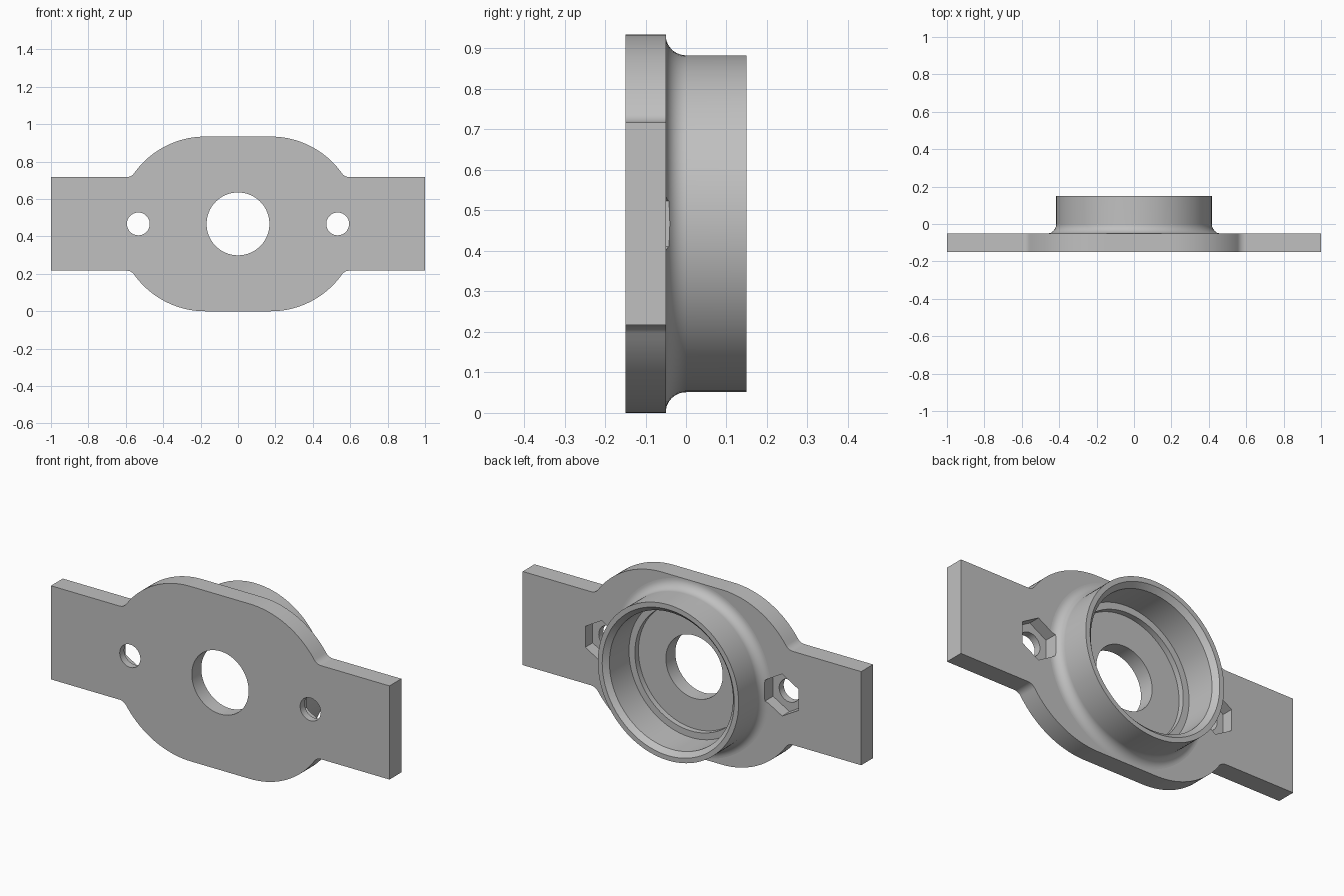
import bpy, bmesh, math
from mathutils import Vector, Matrix

if "Cube" in bpy.data.objects:
    bpy.data.objects.remove(bpy.data.objects["Cube"])

ZC = 0.467                      # height of the main axis
FRONT, BACK, RIM = -0.15, -0.05, 0.15

grey = bpy.data.materials.new("plain grey")
grey.use_nodes = True
grey.diffuse_color = (0.53, 0.53, 0.53, 1)
grey.node_tree.nodes["Principled BSDF"].inputs["Base Color"].default_value = (0.53, 0.53, 0.53, 1)


def finish(bm, name):
    bmesh.ops.recalc_face_normals(bm, faces=bm.faces)
    mesh = bpy.data.meshes.new(name)
    bm.to_mesh(mesh)
    bm.free()
    mesh.materials.append(grey)
    obj = bpy.data.objects.new(name, mesh)
    bpy.context.collection.objects.link(obj)
    return obj


def arc(cx, cz, r, a0, a1, steps):
    angles = [a0 + (a1 - a0) * i / steps for i in range(steps + 1)]
    return [(cx + r * math.cos(a), cz + r * math.sin(a)) for a in angles]


def lathe(name, profile, x=0, steps=96):
    """Solid turned about the y axis from (radius, y) points."""
    bm = bmesh.new()
    verts = [bm.verts.new((x, y, ZC + r)) for r, y in profile]
    edges = [bm.edges.new(pair) for pair in zip(verts, verts[1:])]
    bmesh.ops.spin(bm, geom=verts + edges, cent=(x, 0, ZC), axis=(0, 1, 0),
                   angle=math.tau, steps=steps)
    bmesh.ops.remove_doubles(bm, verts=bm.verts, dist=1e-5)
    return finish(bm, name)


def rod(name, r, y0, y1, x, steps):
    return lathe(name, [(0, y0), (r, y0), (r, y1), (0, y1)], x, steps)


def combine(target, tool, operation):
    mod = target.modifiers.new(tool.name, "BOOLEAN")
    mod.operation, mod.solver, mod.object = operation, "EXACT", tool
    bpy.ops.object.modifier_apply(modifier=mod.name)
    bpy.data.objects.remove(tool)


# Flange plate: rounded body blended into two straight ears
cx, big, ear, blend = 0.175, ZC, 0.25, 0.05
dx = math.sqrt((big + blend) ** 2 - (ear + blend) ** 2)
tangent = math.atan2(ear + blend, dx)
quarter = [(1, ear)]
quarter += arc(cx + dx, ear + blend, blend, -math.pi / 2, tangent - math.pi, 8)
quarter += arc(cx, 0, big, tangent, math.pi / 2, 24)
upper = quarter + [(-x, z) for x, z in reversed(quarter)]
outline = upper + [(x, -z) for x, z in reversed(upper)]
bm = bmesh.new()
face = bm.faces.new([bm.verts.new((x, FRONT, ZC + z)) for x, z in outline])
grown = bmesh.ops.extrude_face_region(bm, geom=[face])["geom"]
bmesh.ops.translate(bm, vec=Vector((0, BACK - FRONT, 0)),
                    verts=[v for v in grown if isinstance(v, bmesh.types.BMVert)])
plate = finish(bm, "flanged_housing")
bpy.context.view_layer.objects.active = plate
plate.select_set(True)

# Collar with a filleted foot
R, fil = 0.416, 0.05
foot = arc(R + fil, BACK + fil, fil, -math.pi / 2, -math.pi, 10)
collar = lathe("collar", [(0, -0.08), (R + fil, -0.08)] + foot + [(R, RIM), (0, RIM)])
combine(plate, collar, "UNION")

# Stepped bore with chamfered mouth and central through hole
bore = lathe("bore", [(0, -0.2), (0.168, -0.2), (0.168, -0.07), (0.33, -0.07),
                      (0.33, -0.04), (0.365, -0.04), (0.365, 0.125),
                      (0.41, 0.17), (0, 0.17)])
combine(plate, bore, "DIFFERENCE")

# Bolt holes with hexagonal nut pockets at the back
for side in (-1, 1):
    x = side * 0.533
    combine(plate, rod("bolt_hole", 0.061, -0.2, 0, x, 48), "DIFFERENCE")
    combine(plate, rod("nut_pocket", 0.112, -0.112, 0.05, x, 6), "DIFFERENCE")

# Smooth curved walls, keep flats crisp
bpy.ops.object.shade_smooth_by_angle(angle=math.radians(30))
weighted = plate.modifiers.new("even_normals", "WEIGHTED_NORMAL")
weighted.keep_sharp = True
